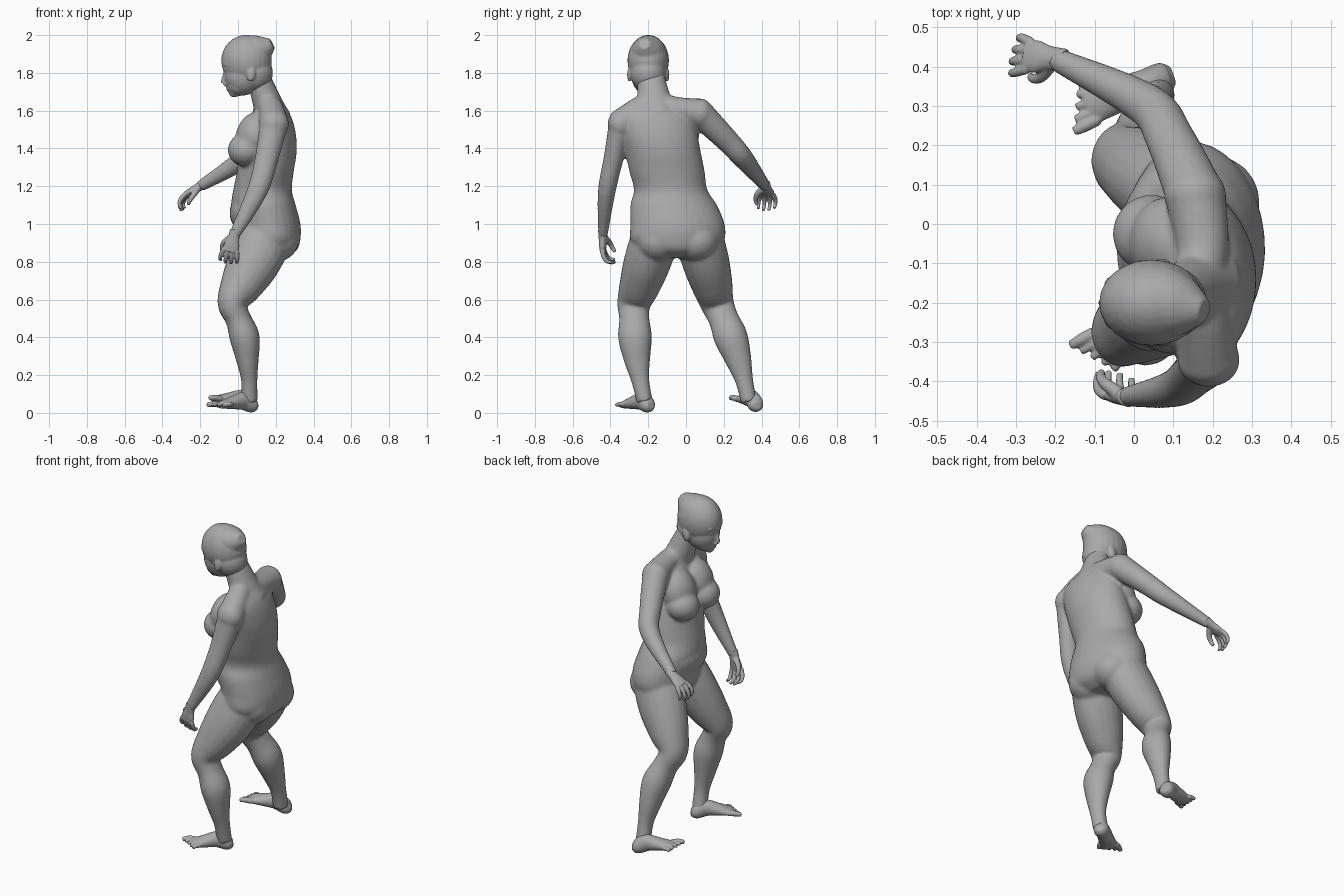
import bpy, bmesh, math
from mathutils import Vector, Matrix

cube = bpy.data.objects.get("Cube")
if cube:
    bpy.data.objects.remove(cube, do_unlink=True)

clay = bpy.data.materials.new("clay grey")
clay.use_nodes = True
grey = (.4, .4, .4, 1)
clay.diffuse_color = grey
clay.node_tree.nodes["Principled BSDF"].inputs["Base Color"].default_value = grey

X, Y, Z = Matrix.Identity(3)


def spline(rows, steps=4):
    """Smooth the rows of a loft with a Hermite curve."""
    rows = [Vector(row) for row in rows]
    padded = [rows[0], *rows, rows[-1]]
    result = []
    for before, start, end, after in zip(padded, padded[1:], padded[2:], padded[3:]):
        leave, arrive = (end - before) / 2, (after - start) / 2
        for step in range(steps):
            t = step / steps
            ease = t * t * (3 - t - t)
            result.append(start.lerp(end, ease) + leave * t * (1 - t) ** 2 - arrive * t * t * (1 - t))
    return result + [rows[-1]]


def loft(bm, rows, hint=X, flat=False, sides=20):
    """Closed tube; each row is x, y, z, half size along hint, half size across."""
    rows = spline(rows)
    centres = [Vector(row[:3]) for row in rows]
    rings = []
    for i, (centre, row) in enumerate(zip(centres, rows)):
        ahead, behind = centres[min(i + 1, len(rows) - 1)], centres[max(i - 1, 0)]
        along = Z if flat else (ahead - behind).normalized()
        u = (hint - along * hint.dot(along)).normalized()
        v = along.cross(u)
        angles = [math.tau * k / sides for k in range(sides)]
        rings.append([bm.verts.new(centre + u * row[3] * math.cos(angle) + v * row[4] * math.sin(angle))
                      for angle in angles])
    for lower, upper in zip(rings, rings[1:]):
        for k in range(sides):
            bm.faces.new((lower[k - 1], lower[k], upper[k], upper[k - 1]))
    bm.faces.new(rings[0])
    bm.faces.new(rings[-1])


def tube(bm, points, radii, hint=X, squash=1):
    loft(bm, [(*point, radius, radius * squash) for point, radius in zip(points, radii)], hint)


def blob(bm, location, size, tilt=0):
    matrix = Matrix.Translation(location) @ Matrix.Rotation(tilt, 4, "Y") @ Matrix.Diagonal((*size, 1))
    bmesh.ops.create_uvsphere(bm, u_segments=24, v_segments=16, radius=1, matrix=matrix)


def finish(name, bm, voxel, smooth):
    """Fuse the overlapping shapes into one smooth skin."""
    bmesh.ops.recalc_face_normals(bm, faces=bm.faces)
    mesh = bpy.data.meshes.new(name)
    bm.to_mesh(mesh)
    bm.free()
    mesh.materials.append(clay)
    part = bpy.data.objects.new(name, mesh)
    bpy.context.collection.objects.link(part)
    fuse = part.modifiers.new("fuse", "REMESH")
    fuse.mode, fuse.voxel_size, fuse.use_smooth_shade = "VOXEL", voxel, True
    soften = part.modifiers.new("soften", "SMOOTH")
    soften.factor, soften.iterations = .5, smooth


# Torso, swaying sideways above the hips: height, forward offset, half depth, half width
bm = bmesh.new()
torso = [(1.66, .16, .05, .08), (1.58, .18, .095, .18), (1.48, .175, .13, .2), (1.38, .16, .15, .2),
         (1.28, .145, .15, .2), (1.18, .13, .155, .195), (1.1, .135, .17, .23), (1, .155, .175, .25),
         (.92, .16, .17, .25), (.86, .17, .14, .2), (.82, .17, .08, .12)]
loft(bm, [(x, -.045 - .2 * max(z - 1, 0), z, depth, width) for z, x, depth, width in torso],
     hint=Vector((1, .1, 0)), flat=True, sides=32)
loft(bm, [(.185, -.155, 1.56, .095, .12), (.16, -.165, 1.63, .08, .095), (.1, -.19, 1.8, .06, .07)])
blob(bm, (.07, -.06, 1.06), (.115, .19, .12))

# Shoulder slope, upper chest, breast and buttock on each side
shoulders = {1: Vector((.155, .075, 1.585)), -1: Vector((.19, -.345, 1.53))}
for side, shoulder in shoulders.items():
    tube(bm, [(.15, -.17, 1.65), (.175, -.155 + side * .09, 1.61), shoulder], (.06, .066, .078))
    blob(bm, shoulder, (.08, .07, .08))
    blob(bm, (.09, -.13 + side * .085, 1.47), (.1, .115, .13), tilt=.35)
    blob(bm, (.045, -.125 + side * .1, 1.395), (.1, .1, .09), tilt=-.2)
    blob(bm, (.2, -.045 + side * .1, .91), (.12, .12, .11))

# Legs share one profile: height, forward offset, half depth, half width
leg = [(1, .17, .1, .1), (.92, .14, .14, .125), (.8, .085, .14, .125), (.68, .02, .115, .11),
       (.58, -.03, .08, .09), (.5, 0, .068, .08), (.4, .035, .08, .09), (.28, .05, .06, .07),
       (.17, .06, .043, .048), (.06, .06, .045, .043)]
KNEE = .58
for side, hip, knee, ankle in ((-1, -.14, -.275, -.205), (1, .05, .165, .345)):
    rows = []
    for z, x, depth, width in leg:
        thigh, shin = (z - KNEE) / (1 - KNEE), 1 - z / KNEE
        if thigh >= 0:
            y = knee + (hip - knee) * thigh
        else:
            y = knee + (ankle - knee) * shin + side * .02 * math.sin(math.pi * shin)
        rows.append((x, y, z, depth, width))
    loft(bm, rows)

# Arms: shoulder, upper arm, elbow, wrist
left_wrist, right_wrist = Vector((-.02, -.44, .94)), Vector((-.2, .42, 1.2))
thickness = (.075, .062, .055, .03)
tube(bm, [shoulders[-1], (.15, -.385, 1.34), (.1, -.42, 1.17), left_wrist], thickness, squash=.85)
tube(bm, [shoulders[1], (.09, .22, 1.44), (.03, .305, 1.345), right_wrist], thickness, hint=Z)
finish("body", bm, .009, 8)

# Head with hair gathered at the back, face and ears
bm = bmesh.new()
MIDDLE = -.2
for x, z, size in ((.045, 1.865, (.134, .11, .136)), (.025, 1.79, (.1, .09, .11)),
                   (.005, 1.74, (.066, .068, .062)), (-.02, 1.7, (.03, .03, .03)),
                   (.085, 1.8, (.1, .095, .1)), (-.05, 1.71, (.012, .024, .007)),
                   (-.05, 1.725, (.013, .024, .007))):
    blob(bm, (x, MIDDLE, z), size)
tube(bm, [(.08, MIDDLE, 1.91), (.13, MIDDLE - .01, 1.93), (.18, MIDDLE - .02, 1.955)],
     (.094, .074, .03), hint=Y)
tube(bm, [(-.064, MIDDLE, 1.815), (-.074, MIDDLE, 1.77), (-.08, MIDDLE, 1.745)], (.009, .013, .013))
for side in (1, -1):
    blob(bm, (-.07, MIDDLE + side * .012, 1.74), (.01, .01, .01))
    blob(bm, (-.06, MIDDLE + side * .037, 1.815), (.012, .018, .009))
    blob(bm, (-.06, MIDDLE + side * .037, 1.845), (.018, .03, .012))
    blob(bm, (.07, MIDDLE + side * .1, 1.79), (.022, .012, .038), tilt=.2)
finish("head", bm, .006, 5)


# Feet: heel to ball, then five toes fanned from the inner side outward
def foot(name, heel, ball, inner):
    bm = bmesh.new()
    heel, ball = Vector(heel), Vector(ball)
    forward = (ball - heel).normalized()
    sideways = Z.cross(forward).normalized() * inner
    sole = ((-.14, 0, .02, .022), (0, 0, .042, .042), (.3, .02, .048, .04),
            (.65, .01, .036, .046), (1.1, -.005, .018, .054))
    loft(bm, [(*(heel.lerp(ball, along) + Z * lift), height, width)
              for along, lift, height, width in sole], hint=Z)
    for toe in range(5):
        base = ball + sideways * (.042 - toe * .022) - forward * (.006 * toe)
        radius = .012 if toe else .016
        tip = base + forward * (.07 - toe * .007) + sideways * (.01 - toe * .007) - Z * .006
        tube(bm, [base, base.lerp(tip, .5) + Z * .004, tip], (radius, radius, radius * .75), hint=Z)
    finish(name, bm, .005, 2)


foot("left_foot", (.075, -.2, .042), (-.075, -.31, .046), -1)
foot("right_foot", (.075, .37, .044), (-.105, .307, .074), 1)


# Hands: palm, four curled fingers and a thumb
def hand(name, wrist, direction, facing, thumb_side):
    bm = bmesh.new()
    forward, facing = Vector(direction).normalized(), Vector(facing)
    palm = (facing - forward * facing.dot(forward)).normalized()
    across = forward.cross(palm) * thumb_side

    def at(reach, drop, spread):
        return wrist + forward * reach + palm * drop + across * spread

    palm_rows = ((-.03, .029, .026), (.02, .032, .022), (.055, .042, .02), (.09, .04, .015))
    loft(bm, [(*at(reach, 0, 0), width, depth) for reach, width, depth in palm_rows], hint=across)
    knuckle = .078
    for finger, length in enumerate((.9, 1, .95, .8)):
        spread = .034 - finger * .0225
        joints = [at(knuckle + reach * length, drop * length, spread * fan)
                  for reach, drop, fan in ((0, 0, 1), (.04, .013, 1.3), (.067, .036, 1.35), (.07, .066, 1.25))]
        tube(bm, joints, (.013, .012, .01, .008), hint=across)
    thumb = [at(.02, .01, .02), at(.05, .03, .046), at(.08, .046, .052), at(.1, .06, .044)]
    tube(bm, thumb, (.018, .015, .012, .009), hint=forward)
    finish(name, bm, .004, 2)


hand("left_hand", left_wrist, (-.25, 0, -1), (.1, 1, 0), -1)
hand("right_hand", right_wrist, (-.85, .1, -.5), (.4, -.15, -.85), 1)
